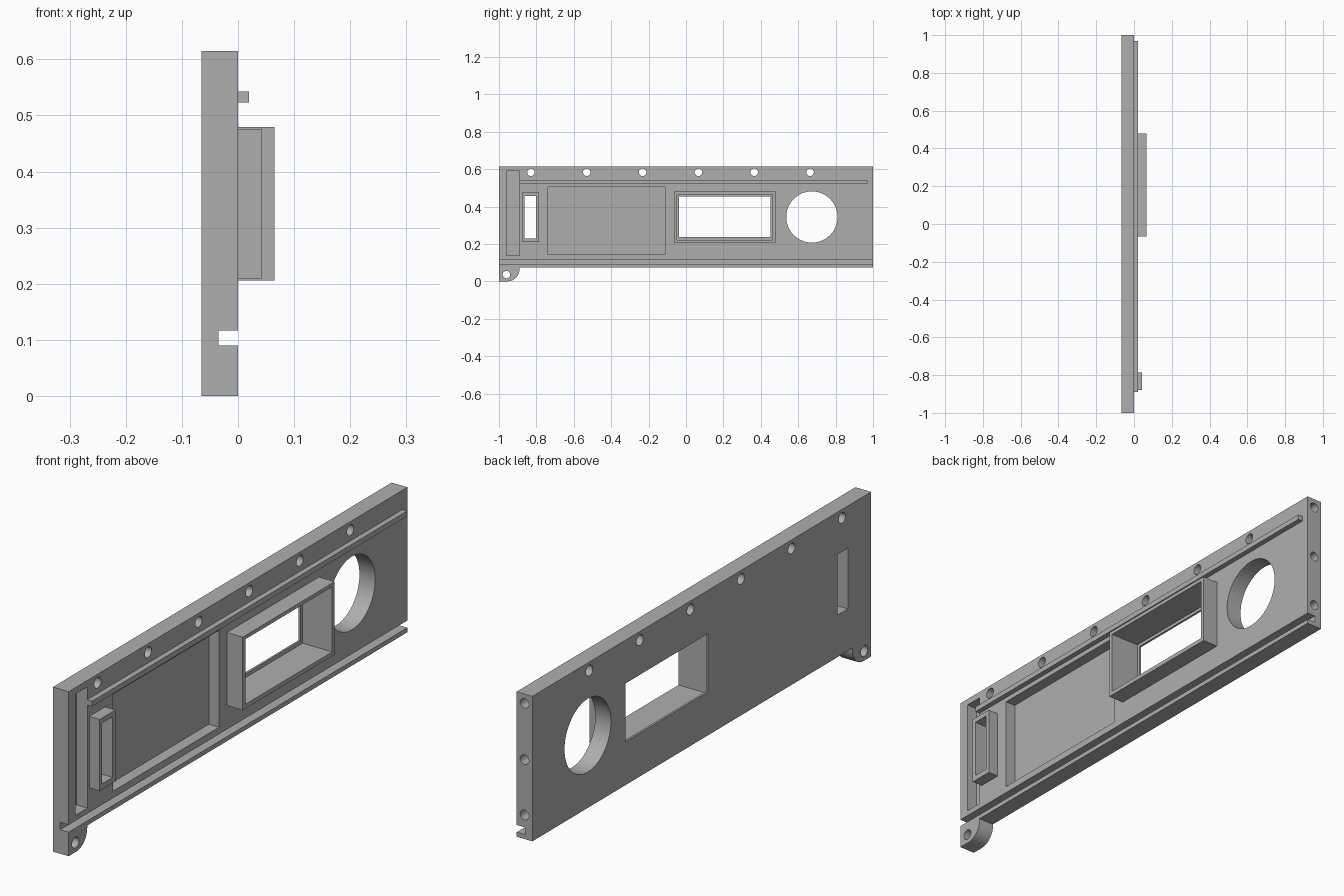
import bpy, bmesh, math
from mathutils import Matrix, Vector

if "Cube" in bpy.data.objects:
    bpy.data.objects.remove(bpy.data.objects["Cube"], do_unlink=True)

GREY = (0.43, 0.43, 0.43, 1)
grey = bpy.data.materials.new("plain grey")
grey.use_nodes = True
grey.diffuse_color = GREY
grey.node_tree.nodes["Principled BSDF"].inputs["Base Color"].default_value = GREY

BACK = -0.065   # rear face of the plate; its detailed face is x = 0
OVER = 0.02     # how far cutters stick out


def finish(bm, name):
    bmesh.ops.recalc_face_normals(bm, faces=bm.faces)
    mesh = bpy.data.meshes.new(name)
    bm.to_mesh(mesh)
    bm.free()
    mesh.materials.append(grey)
    ob = bpy.data.objects.new(name, mesh)
    bpy.context.scene.collection.objects.link(ob)
    return ob


def box(name, x, y, z):
    bm = bmesh.new()
    bmesh.ops.create_cube(bm, size=1)
    lo, hi = Vector((x[0], y[0], z[0])), Vector((x[1], y[1], z[1]))
    bmesh.ops.scale(bm, vec=hi - lo, verts=bm.verts)
    bmesh.ops.translate(bm, vec=(lo + hi) / 2, verts=bm.verts)
    return finish(bm, name)


def rod(name, centre, radius, length, axis="Y", sides=32):
    """Cylinder along x (turned about Y) or along y (turned about X)."""
    bm = bmesh.new()
    mat = Matrix.Translation(centre) @ Matrix.Rotation(math.pi / 2, 4, axis)
    bmesh.ops.create_cone(bm, cap_ends=True, segments=sides, radius1=radius,
                          radius2=radius, depth=length, matrix=mat)
    return finish(bm, name)


def cut(target, cutter):
    cutter.hide_render = True
    mod = target.modifiers.new("cut", "BOOLEAN")
    mod.operation, mod.solver, mod.object = "DIFFERENCE", "EXACT", cutter
    bpy.context.view_layer.objects.active = target
    bpy.ops.object.modifier_apply(modifier=mod.name)
    bpy.data.objects.remove(cutter, do_unlink=True)


def through(target, y, z):
    cut(target, box("cutter", (BACK - OVER, 0.1), y, z))


# Plate outline with the rounded corner tab
bottom, tab_y, r = 0.073, -0.89, 0.065
outline = [(-1, 0)]
for i in range(13):
    a = -math.pi / 2 + i * math.pi / 24
    outline.append((tab_y - r + r * math.cos(a), r + r * math.sin(a)))
outline += [(tab_y, bottom), (1, bottom), (1, 0.615), (-1, 0.615)]
bm = bmesh.new()
face = bm.faces.new([bm.verts.new((BACK, y, z)) for y, z in outline])
ext = bmesh.ops.extrude_face_region(bm, geom=[face])
bmesh.ops.translate(bm, vec=(-BACK, 0, 0),
                    verts=[v for v in ext["geom"] if isinstance(v, bmesh.types.BMVert)])
plate = finish(bm, "plate")

# Long slot, upright slot and shallow pocket
cut(plate, box("cutter", (-0.035, OVER), (-1.1, 1.1), (0.09, 0.117)))
cut(plate, box("cutter", (-0.045, OVER), (-0.96, -0.89), (0.138, 0.59)))
cut(plate, box("cutter", (-0.042, OVER), (-0.737, -0.112), (0.143, 0.505)))

# Round port, row of screw holes and tab hole
cut(plate, rod("cutter", (0, 0.673, 0.344), 0.137, 0.4, sides=64))
for i in range(6):
    cut(plate, rod("cutter", (0, -0.829 + i * 0.2985, 0.583), 0.02, 0.4))
cut(plate, rod("cutter", (0, -0.96, 0.036), 0.02, 0.4))

# Blind holes in the far end
for z in (0.58, 0.37, 0.163):
    cut(plate, rod("cutter", (BACK / 2, 1, z), 0.018, 0.2, axis="X"))

# Small framed opening
small_y, small_z = (-0.863, -0.801), (0.23, 0.457)
small_frame = box("small_frame", (0, 0.043), (-0.878, -0.785), (0.209, 0.476))
for part in (plate, small_frame):
    through(part, small_y, small_z)

# Large framed window, with a thin lip left at the rear
inner_y, inner_z = (-0.049, 0.463), (0.222, 0.465)
window_frame = box("window_frame", (0, 0.065), (-0.065, 0.478), (0.206, 0.479))
through(window_frame, inner_y, inner_z)
cut(plate, box("cutter", (BACK + 0.008, OVER), inner_y, inner_z))
through(plate, (-0.037, 0.451), (0.236, 0.453))

# Long rail
rail = box("rail", (0, 0.02), (-0.89, 0.97), (0.523, 0.543))

# Smooth the round walls, keep edges sharp
for ob in bpy.context.selected_objects:
    ob.select_set(False)
plate.select_set(True)
bpy.context.view_layer.objects.active = plate
bpy.ops.object.shade_smooth_by_angle(angle=math.radians(30))
